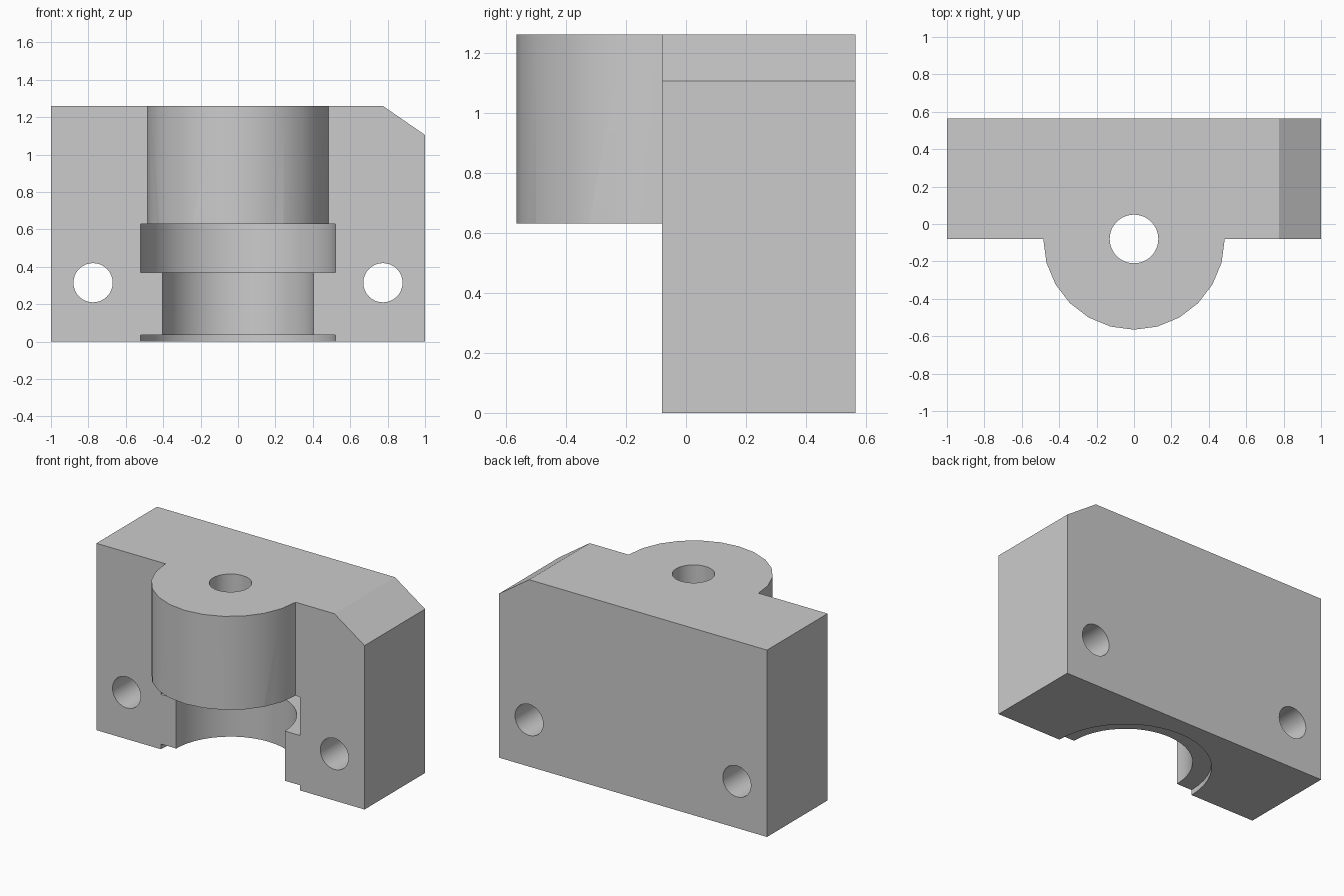
import bpy
import bmesh
import math
from mathutils import Matrix, Vector

cube = bpy.data.objects.get("Cube")
if cube:
    bpy.data.objects.remove(cube, do_unlink=True)

AXIS_Y = -0.08          # front face of the block, and axis of the boss
BACK_Y = 0.565
TOP = 1.26
BOSS_BOTTOM = 0.63

grey = bpy.data.materials.new("plain_grey")
grey.use_nodes = True
COLOUR = (0.6, 0.6, 0.6, 1)
grey.diffuse_color = COLOUR
grey.node_tree.nodes["Principled BSDF"].inputs["Base Color"].default_value = COLOUR


def make_object(name, bm):
    bmesh.ops.recalc_face_normals(bm, faces=bm.faces)
    mesh = bpy.data.meshes.new(name)
    bm.to_mesh(mesh)
    bm.free()
    mesh.materials.append(grey)
    obj = bpy.data.objects.new(name, mesh)
    bpy.context.collection.objects.link(obj)
    return obj


def prism(name, outline, y0, y1):
    """Extrude an x-z outline along y."""
    bm = bmesh.new()
    face = bm.faces.new([bm.verts.new((x, y0, z)) for x, z in outline])
    ext = bmesh.ops.extrude_face_region(bm, geom=[face])
    moved = [v for v in ext["geom"] if isinstance(v, bmesh.types.BMVert)]
    bmesh.ops.translate(bm, verts=moved, vec=(0, y1 - y0, 0))
    return make_object(name, bm)


def lathe(name, profile, segments, place):
    """Stack rings of (radius, height) around z, close the ends, then place."""
    bm = bmesh.new()
    rings = []
    for r, h in profile:
        angles = [math.tau * i / segments for i in range(segments)]
        rings.append([bm.verts.new((r * math.cos(a), r * math.sin(a), h)) for a in angles])
    for low, high in zip(rings, rings[1:]):
        for i in range(segments):
            j = (i + 1) % segments
            bm.faces.new((low[i], low[j], high[j], high[i]))
    bm.faces.new(rings[0])
    bm.faces.new(rings[-1])
    bm.transform(place)
    return make_object(name, bm)


def combine(target, tool, operation):
    mod = target.modifiers.new(operation, "BOOLEAN")
    mod.operation = operation
    mod.solver = "EXACT"
    mod.object = tool
    bpy.context.view_layer.objects.active = target
    bpy.ops.object.modifier_apply(modifier=mod.name)
    bpy.data.objects.remove(tool, do_unlink=True)


# Block with one chamfered top corner
body = prism("bearing_block",
             [(-1, 0), (1, 0), (1, 1.105), (0.775, TOP), (-1, TOP)], AXIS_Y, BACK_Y)

# Round boss on the front, started low so the recess trims its underside
on_axis = Matrix.Translation((0, AXIS_Y, 0))
boss = lathe("boss", [(0.485, BOSS_BOTTOM - 0.1), (0.485, TOP)], 24, on_axis)
combine(body, boss, "UNION")

# Stepped half-round recess with the narrow bore above it
bore = lathe("bore_cutter",
             [(0.52, -0.1), (0.52, 0.035), (0.405, 0.035), (0.405, 0.37),
              (0.52, 0.37), (0.52, BOSS_BOTTOM), (0.13, BOSS_BOTTOM), (0.13, TOP + 0.1)],
             48, on_axis)
combine(body, bore, "DIFFERENCE")

# Bolt holes, front to back
for side in (-1, 1):
    place = Matrix.Translation((side * 0.775, 0, 0.315)) @ Matrix.Rotation(math.pi / 2, 4, "X")
    hole = lathe("hole_cutter", [(0.105, -1), (0.105, 1)], 32, place)
    combine(body, hole, "DIFFERENCE")

# Smooth round walls, crisp edges
bpy.ops.object.select_all(action="DESELECT")
body.select_set(True)
bpy.context.view_layer.objects.active = body
bpy.ops.object.shade_smooth_by_angle(angle=math.radians(30))
